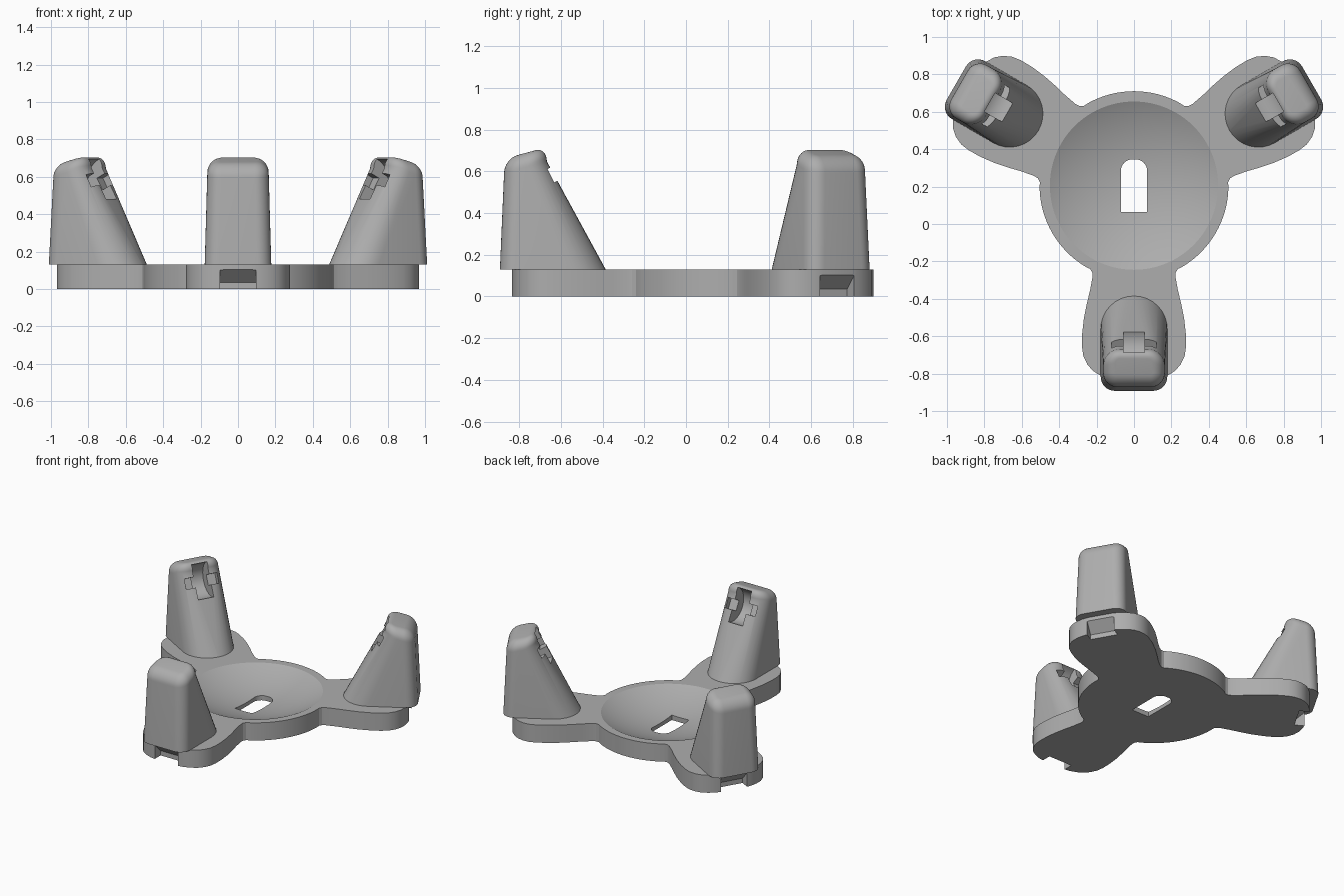
import bpy, bmesh, math
from mathutils import Matrix, Vector

cube = bpy.data.objects.get("Cube")
if cube:
    bpy.data.objects.remove(cube, do_unlink=True)

grey = bpy.data.materials.new("plain_grey")
grey.use_nodes = True
grey.diffuse_color = (0.42, 0.42, 0.42, 1)
grey.node_tree.nodes["Principled BSDF"].inputs["Base Color"].default_value = grey.diffuse_color

HUB = Vector((0, 0.205, 0))
PLATE_TOP = 0.13
LEGS = {"front": -90, "left": 30, "right": 150}


def leg_frame(deg):
    # local x runs outward from the hub, local y across the arm
    return Matrix.Translation(HUB) @ Matrix.Rotation(math.radians(deg), 4, "Z")


def loft(name, rings, frame):
    # skin a stack of equal rings and cap both ends
    bm = bmesh.new()
    rows = [[bm.verts.new(frame @ Vector(p)) for p in ring] for ring in rings]
    n = len(rows[0])
    for low, high in zip(rows, rows[1:]):
        for i in range(n):
            j = (i + 1) % n
            bm.faces.new((low[i], low[j], high[j], high[i]))
    bm.faces.new(rows[0][::-1])
    bm.faces.new(rows[-1])
    bmesh.ops.recalc_face_normals(bm, faces=bm.faces)
    mesh = bpy.data.meshes.new(name)
    bm.to_mesh(mesh)
    bm.free()
    mesh.materials.append(grey)
    obj = bpy.data.objects.new(name, mesh)
    bpy.context.collection.objects.link(obj)
    return obj


def prism(name, outline, z0, z1, frame):
    return loft(name, [[(x, y, z) for x, y in outline] for z in (z0, z1)], frame)


def cut(target, cutters):
    bpy.context.view_layer.objects.active = target
    for c in cutters:
        c.hide_render = True
        mod = target.modifiers.new("cut", "BOOLEAN")
        mod.operation = "DIFFERENCE"
        mod.solver = "EXACT"
        mod.object = c
        bpy.ops.object.modifier_apply(modifier=mod.name)
        bpy.data.objects.remove(c, do_unlink=True)


def smooth(obj, deg):
    bpy.ops.object.select_all(action="DESELECT")
    obj.select_set(True)
    bpy.context.view_layer.objects.active = obj
    bpy.ops.object.shade_smooth_by_angle(angle=math.radians(deg))


def corner(cx, cy, rad, start, steps=8):
    return [(cx + rad * math.cos(math.radians(start + 90 * k / steps)),
             cy + rad * math.sin(math.radians(start + 90 * k / steps)))
            for k in range(steps + 1)]


def section(r_in, r_out, half, rad_in, rad_out):
    # rounded block outline with separate inner and outer corner radii
    return (corner(r_out - rad_out, half - rad_out, rad_out, 0)
            + corner(r_in + rad_in, half - rad_in, rad_in, 90)
            + corner(r_in + rad_in, -half + rad_in, rad_in, 180)
            + corner(r_out - rad_out, -half + rad_out, rad_out, 270))


# Base plate: round hub with three lobed arms
half_arm = [(0.433, 0.26), (0.445, 0.235), (0.465, 0.223), (0.49, 0.222),
            (0.56, 0.235), (0.63, 0.252), (0.71, 0.268), (0.79, 0.277),
            (0.86, 0.278), (0.91, 0.271), (0.955, 0.25), (0.99, 0.22),
            (1.015, 0.18), (1.033, 0.13), (1.04, 0.08)]
arm = [(r, -u) for r, u in half_arm] + half_arm[::-1]
join = math.atan2(half_arm[0][1], half_arm[0][0])
outline = []
for deg in LEGS.values():
    a = math.radians(deg)
    outline += [(r * math.cos(a) - u * math.sin(a), r * math.sin(a) + u * math.cos(a))
                for r, u in arm]
    gap = math.radians(120) - 2 * join
    outline += [(0.505 * math.cos(a + join + gap * k / 16),
                 0.505 * math.sin(a + join + gap * k / 16)) for k in range(1, 16)]
plate = prism("base_plate", outline, 0, PLATE_TOP, Matrix.Translation(HUB))

# Shallow bowl in the hub
rim, depth = 0.45, 0.105
ball = (rim ** 2 + depth ** 2) / (2 * depth)
sweep = math.asin(rim / ball) * 1.08
bowl_rings = []
for k in range(13):
    t = max(sweep * k / 12, 0.004)
    bowl_rings.append([(ball * math.sin(t) * math.cos(math.tau * i / 96),
                        ball * math.sin(t) * math.sin(math.tau * i / 96),
                        PLATE_TOP - depth + ball * (1 - math.cos(t))) for i in range(96)])
bowl = loft("bowl_cutter", bowl_rings, Matrix.Translation(HUB))

# Keyhole through the bowl: square front, rounded back
hole = [(-0.07, -0.14), (0.07, -0.14)] + corner(0.01, 0.08, 0.06, 0) + corner(-0.01, 0.08, 0.06, 90)
keyhole = prism("hole_cutter", hole, -0.1, 0.3, Matrix.Translation(HUB))

# Wedge notch under each arm tip
notches = []
for deg in LEGS.values():
    wedge = [(0.97, -0.1), (1.1, -0.1), (1.1, 0.161), (1.037, 0.1), (0.97, 0.035)]
    notches.append(loft("notch_cutter", [[(r, u, z) for r, z in wedge]
                                         for u in (-0.095, 0.095)], leg_frame(deg)))
cut(plate, [bowl, keyhole] + notches)
smooth(plate, 24)

# Towers: tapered posts with a leaning inner face and a rounded, tilted top
ROUND = 0.065
slope = Vector((0.479, 0, 0.878))
outward = Vector((-0.878, 0, 0.479))
pocket = Vector((0.838, 0, 0.587))


def on_slope(along, out, u):
    p = pocket + slope * along + outward * out
    return (p.x, u, p.z)


for side, deg in LEGS.items():
    frame = leg_frame(deg)
    rings = [[(r, u, PLATE_TOP) for r, u in section(0.59, 1.097, 0.178, 0.177, 0.075)]]
    for k in range(9):
        a = math.radians(90 * k / 8)
        inset = ROUND * (1 - math.cos(a))
        lift = 0.068 * math.sin(a)
        flat = section(0.872 + inset * 0.8, 1.077 - inset, 0.164 - inset,
                       0.09 - inset, 0.075 - inset)
        rings.append([(r, u, 0.632 + lift - 0.27 * (r - 0.93)) for r, u in flat])
    tower = loft(side + "_tower", rings, frame)

    # Roller pocket with a crossing axle slot
    disc = [(0.12 * math.cos(math.tau * i / 40), 0.12 * math.sin(math.tau * i / 40))
            for i in range(40)]
    roller = loft("roller_cutter", [[on_slope(s, o, u) for s, o in disc]
                                    for u in (-0.057, 0.057)], frame)
    bar = [(-0.036, -0.055), (0.036, -0.055), (0.036, 0.1), (-0.036, 0.1)]
    axle = loft("axle_cutter", [[on_slope(s, o, u) for s, o in bar]
                                for u in (-0.12, 0.12)], frame)
    cut(tower, [roller, axle])
    smooth(tower, 32)
